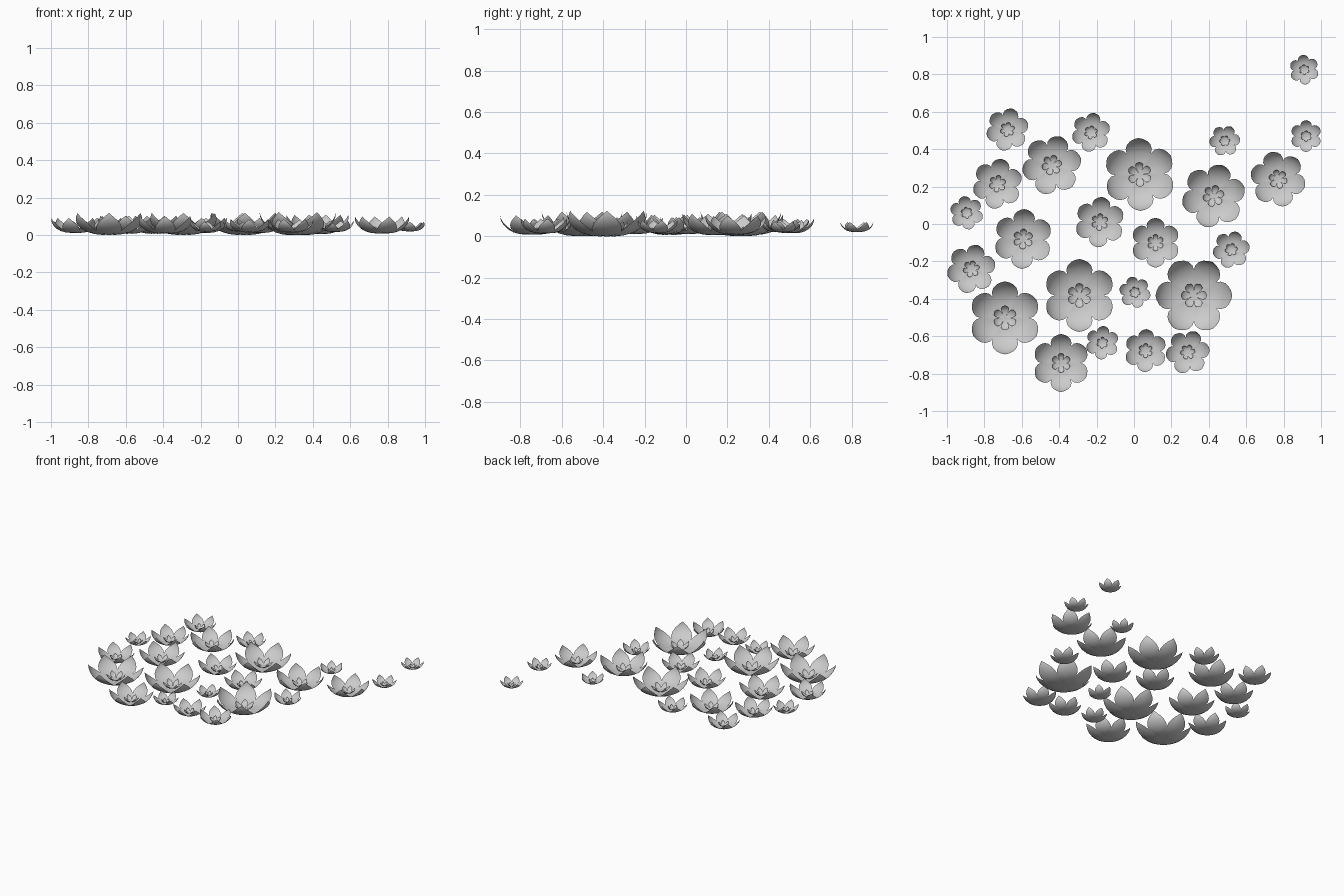
import bpy, bmesh, math
from mathutils import Matrix, Vector

cube = bpy.data.objects.get("Cube")
if cube:
    bpy.data.objects.remove(cube, do_unlink=True)

grey = bpy.data.materials.new("petal_grey")
grey.use_nodes = True
grey.diffuse_color = (0.6, 0.6, 0.6, 1)
grey.node_tree.nodes["Principled BSDF"].inputs["Base Color"].default_value = (0.6, 0.6, 0.6, 1)

# Petal of unit reach along +x: (reach, height, half width) from heart to tip
PETAL = [(0, -.16, .03), (.2, -.17, .12), (.4, -.15, .235), (.58, -.10, .325), (.74, -.01, .36),
         (.86, .10, .32), (.94, .21, .235), (.985, .32, .12), (1, .43, 0)]
ACROSS = 4


def add_petal(bm, matrix, width):
    rows = []
    for reach, height, half in PETAL:
        row = []
        for j in range(-ACROSS, ACROSS + 1):
            v = j / ACROSS
            cup = half * v * v
            row.append(bm.verts.new(matrix @ Vector((reach - cup * .12, half * width * v, height + cup * .08))))
        rows.append(row)
    for a, b in zip(rows, rows[1:]):
        for j in range(2 * ACROSS):
            bm.faces.new((a[j], b[j], b[j + 1], a[j + 1]))


def add_ring(bm, scale, turn, lift, width):
    for k in range(6):
        spin = Matrix.Rotation(math.radians(turn + 60 * k), 4, 'Z')
        add_petal(bm, Matrix.Translation((0, 0, lift)) @ spin @ Matrix.Scale(scale, 4), width)


def make_flower(name, x, y, radius, turn):
    bm = bmesh.new()
    add_ring(bm, 1, turn, 0, 1)            # outer petals
    add_ring(bm, .34, turn, -.06, .88)     # inner petals
    bmesh.ops.remove_doubles(bm, verts=bm.verts, dist=1e-4)
    mesh = bpy.data.meshes.new(name)
    bm.to_mesh(mesh)
    bm.free()
    mesh.materials.append(grey)
    for p in mesh.polygons:
        p.use_smooth = True
    ob = bpy.data.objects.new(name, mesh)
    ob.location = (x, y, .034)
    ob.scale = (radius,) * 3
    bpy.context.collection.objects.link(ob)


# Scattered flowers: x, y, radius, turn
FLOWERS = [
    (.91, .825, .08, 35), (.92, .47, .085, 30), (-.677, .505, .115, 17), (-.23, .49, .105, 20),
    (.485, .445, .083, 5), (-.44, .315, .16, 13), (.03, .265, .195, 32), (-.73, .215, .135, 20),
    (.425, .15, .172, 15), (.77, .24, .15, 45), (-.895, .06, .09, 40), (-.183, .01, .135, 25),
    (-.593, -.08, .16, 27), (.115, -.1, .133, 30), (.52, -.137, .1, 12), (-.87, -.24, .132, 15),
    (.005, -.365, .085, 45), (-.292, -.382, .195, 30), (.32, -.382, .205, 0), (-.69, -.502, .195, 30),
    (-.17, -.635, .09, 25), (.062, -.677, .115, 28), (.287, -.685, .118, 8), (-.39, -.743, .155, 30),
]
for n, spec in enumerate(FLOWERS, 1):
    make_flower(f"flower_{n}", *spec)
